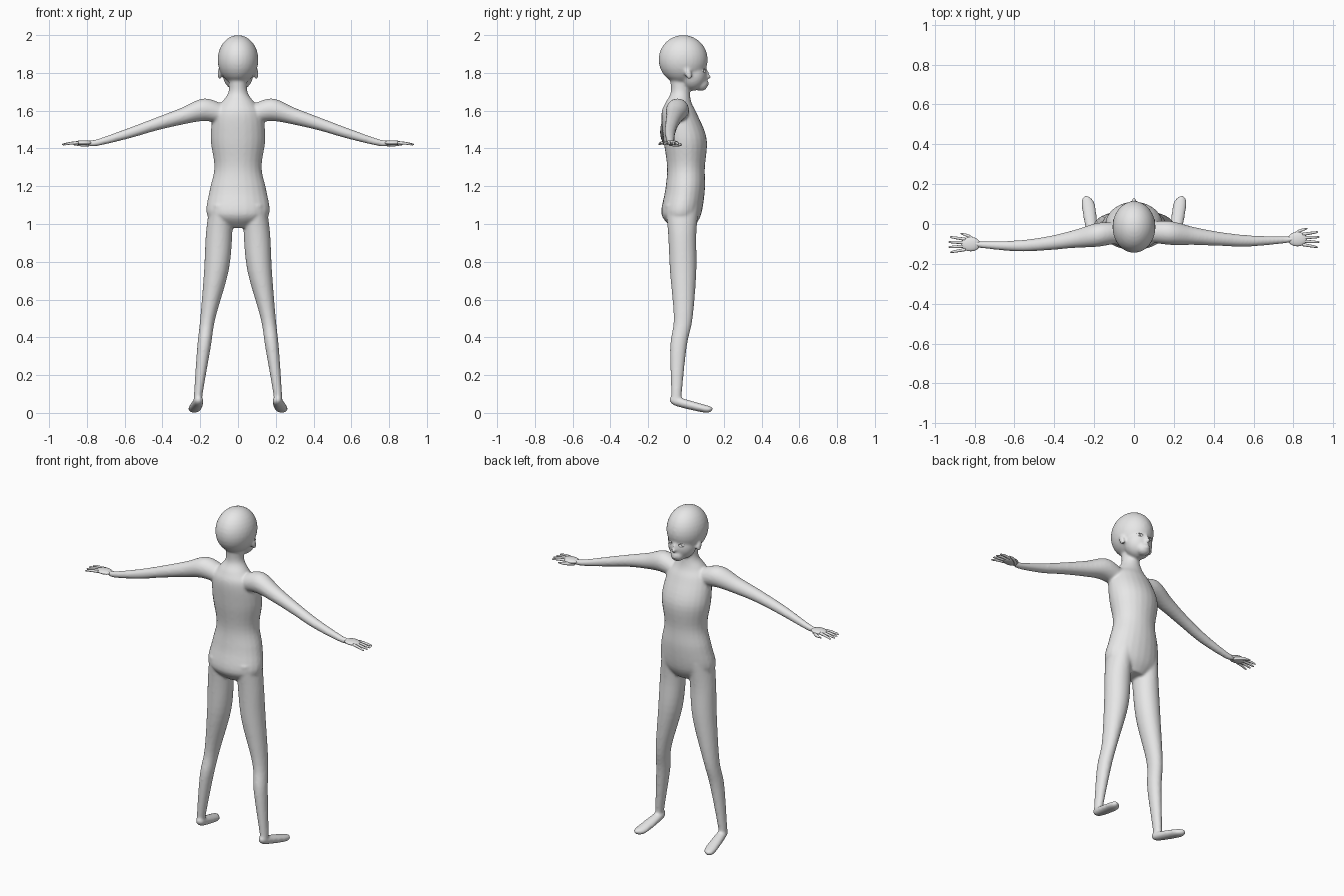
import bpy
import bmesh
import math
from mathutils import Vector, Matrix

default_cube = bpy.data.objects.get("Cube")
if default_cube:
    bpy.data.objects.remove(default_cube, do_unlink=True)

colour = (0.8, 0.8, 0.8, 1)
grey = bpy.data.materials.new("plain_grey")
grey.use_nodes = True
grey.diffuse_color = colour
grey.node_tree.nodes["Principled BSDF"].inputs["Base Color"].default_value = colour


def smooth_rings(rings, steps=5):
    """Add in-between rings along a Catmull-Rom curve."""
    points = [Vector(ring) for ring in rings]
    points = [points[0], *points, points[-1]]
    result = []
    for before, start, end, after in zip(points, points[1:], points[2:], points[3:]):
        tangent_start = (end - before) / 2
        tangent_end = (after - start) / 2
        for step in range(steps):
            t = step / steps
            ease = t * t * (3 - 2 * t)
            result.append(start.lerp(end, ease)
                          + tangent_start * t * (1 - t) ** 2
                          - tangent_end * t * t * (1 - t))
    result.append(points[-1])
    return result


def loft(bm, rings, axis, sides=24):
    """Closed tube of elliptical rings (x, y, z, radius_a, radius_b) across an axis."""
    across_a, across_b = [i for i in range(3) if i != axis]
    loops = []
    for ring in smooth_rings(rings):
        loop = []
        for k in range(sides):
            angle = math.tau * k / sides
            position = Vector(ring[:3])
            position[across_a] += ring[3] * math.cos(angle)
            position[across_b] += ring[4] * math.sin(angle)
            loop.append(bm.verts.new(position))
        loops.append(loop)
    for low, high in zip(loops, loops[1:]):
        for k in range(sides):
            bm.faces.new((low[k - 1], low[k], high[k], high[k - 1]))
    bm.faces.new(loops[0][::-1])
    bm.faces.new(loops[-1])


def ball(bm, centre, radii, tilt=0):
    matrix = (Matrix.Translation(centre) @ Matrix.Rotation(tilt, 4, "X")
              @ Matrix.Diagonal((*radii, 1)))
    bmesh.ops.create_uvsphere(bm, u_segments=32, v_segments=16, radius=1, matrix=matrix)


def finish(name, bm):
    """Turn the working mesh into a smooth, grey object."""
    bmesh.ops.recalc_face_normals(bm, faces=bm.faces)
    for face in bm.faces:
        face.smooth = True
    mesh = bpy.data.meshes.new(name)
    bm.to_mesh(mesh)
    bm.free()
    mesh.materials.append(grey)
    obj = bpy.data.objects.new(name, mesh)
    bpy.context.collection.objects.link(obj)
    return obj


def add_torso(bm):
    # Height, back, front and half width, from crotch to neck
    profile = [(0.98, -0.07, 0.04, 0.08), (1.05, -0.13, 0.08, 0.165), (1.18, -0.11, 0.1, 0.15),
               (1.3, -0.1, 0.1, 0.125), (1.45, -0.12, 0.11, 0.145), (1.58, -0.13, 0.06, 0.13),
               (1.64, -0.11, 0.03, 0.09), (1.7, -0.08, 0.02, 0.05), (1.8, -0.09, 0.02, 0.05)]
    loft(bm, [(0, (back + front) / 2, z, width, (front - back) / 2)
              for z, back, front, width in profile], axis=2)


def add_head(bm):
    # Cranium, face and chin
    ball(bm, (0, -0.015, 1.87), (0.108, 0.13, 0.13))
    ball(bm, (0, 0.035, 1.79), (0.08, 0.075, 0.085))
    ball(bm, (0, 0.08, 1.74), (0.04, 0.036, 0.036))
    # Nose bridge, nose tip and lips
    ball(bm, (0, 0.105, 1.8), (0.009, 0.016, 0.025), tilt=0.25)
    ball(bm, (0, 0.112, 1.78), (0.013, 0.022, 0.012))
    for lip_height in (1.738, 1.75):
        ball(bm, (0, 0.108, lip_height), (0.022, 0.013, 0.006))


def add_leg(bm, side):
    # Thigh, knee, calf and ankle: x, y, height and two radii
    leg = [(0.09, -0.02, 1.1, 0.06, 0.09), (0.1, -0.02, 0.95, 0.07, 0.075),
           (0.115, -0.015, 0.75, 0.065, 0.07), (0.16, -0.015, 0.5, 0.04, 0.05),
           (0.18, -0.04, 0.35, 0.036, 0.044), (0.21, -0.05, 0.1, 0.023, 0.028),
           (0.21, -0.05, 0.06, 0.022, 0.03)]
    loft(bm, [(side * x, *rest) for x, *rest in leg], axis=2)
    # Foot, turned slightly outward
    foot = [(0.21, -0.085, 0.07, 0.012, 0.012), (0.21, -0.05, 0.06, 0.027, 0.025),
            (0.23, 0.1, 0.022, 0.034, 0.021), (0.24, 0.14, 0.022, 0.01, 0.01)]
    loft(bm, [(side * x, *rest) for x, *rest in foot], axis=1)


def arm_sway(side, x):
    """The right arm sits a little further back than the left one."""
    return -0.025 * min(1, 2 * x) if side < 0 else 0


def add_arm(bm, side):
    # Shoulder, elbow and wrist: x, y, height and radius
    arm = [(0.07, -0.04, 1.58, 0.05), (0.18, -0.045, 1.605, 0.06), (0.3, -0.06, 1.57, 0.045),
           (0.43, -0.075, 1.53, 0.035), (0.58, -0.085, 1.48, 0.028),
           (0.75, -0.08, 1.43, 0.018), (0.8, -0.075, 1.43, 0.014)]
    loft(bm, [(side * x, y + arm_sway(side, x), z, r, r) for x, y, z, r in arm], axis=0)


def add_hand(name, side):
    hand = bmesh.new()
    middle = Vector((side * 0.82, -0.076 + arm_sway(side, 1), 1.43))
    ball(hand, middle, (0.048, 0.036, 0.013))
    # Four tapered fingers, fanned out and slightly curled
    for finger in range(4):
        spread = 0.024 - 0.017 * finger
        length = 0.09 - 0.008 * abs(finger - 1.4)
        rings = []
        for t, radius in ((0, 0.008), (0.5, 0.007), (0.9, 0.005), (1, 0.002)):
            offset = Vector((side * (0.025 + length * t), spread * (1 + t / 2),
                             -0.01 * t * t))
            rings.append((*(middle + offset), radius, radius))
        loft(hand, rings, axis=0, sides=12)
    # Thumb
    thumb = [(-0.03, 0.01, 0.011), (0.01, 0.04, 0.009), (0.05, 0.053, 0.003)]
    loft(hand, [(*(middle + Vector((side * x, y, -0.01))), r, r) for x, y, r in thumb],
         axis=0, sides=12)
    finish(name, hand)


# Body shells
body = bmesh.new()
sockets = bmesh.new()
add_torso(body)
add_head(body)
for side, label in ((1, "left"), (-1, "right")):
    add_leg(body, side)
    add_arm(body, side)
    add_hand(label + "_hand", side)
    # Ear, eye socket and eyeball
    ball(body, (side * 0.097, 0.012, 1.795), (0.011, 0.018, 0.032), tilt=0.3)
    ball(sockets, (side * 0.042, 0.102, 1.812), (0.02, 0.016, 0.01))
    eye = bmesh.new()
    ball(eye, (side * 0.041, 0.08, 1.812), (0.015, 0.015, 0.013))
    finish(label + "_eye", eye)

# Blend the shells into one skin, then cut the eye sockets
body_obj = finish("body", body)
socket_obj = finish("eye_socket_cutter", sockets)
socket_obj.hide_render = True
remesh = body_obj.modifiers.new("blend", "REMESH")
remesh.mode = "VOXEL"
remesh.voxel_size = 0.007
remesh.use_smooth_shade = True
soften = body_obj.modifiers.new("soften", "SMOOTH")
soften.iterations = 8
cut = body_obj.modifiers.new("eye_sockets", "BOOLEAN")
cut.operation = "DIFFERENCE"
cut.object = socket_obj

bpy.ops.object.select_all(action="DESELECT")
body_obj.select_set(True)
bpy.context.view_layer.objects.active = body_obj
for modifier_name in [modifier.name for modifier in body_obj.modifiers]:
    bpy.ops.object.modifier_apply(modifier=modifier_name)
bpy.data.objects.remove(socket_obj, do_unlink=True)
bpy.ops.object.shade_smooth_by_angle(angle=math.radians(40))
